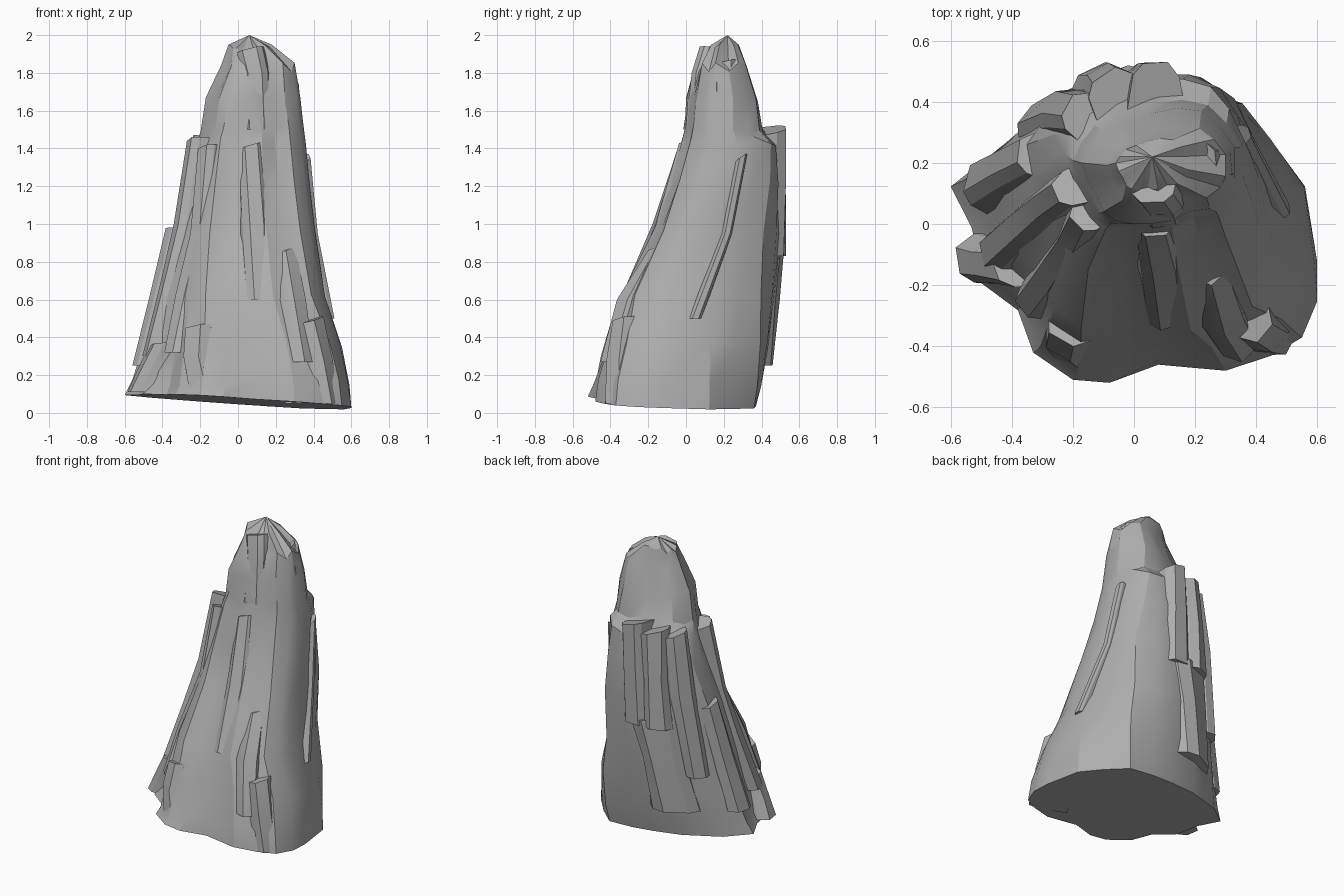
import bpy, bmesh, math, random
from mathutils import Vector

random.seed(4)
cube = bpy.data.objects.get("Cube")
if cube:
    bpy.data.objects.remove(cube)

rock = bpy.data.materials.new("grey_rock")
rock.use_nodes = True
GREY = (0.42, 0.42, 0.42, 1)
rock.diffuse_color = GREY
rock.node_tree.nodes["Principled BSDF"].inputs["Base Color"].default_value = GREY

# Height, then left, right, front and back reach of the core
RINGS = [(0.06, -0.60, 0.60, -0.52, 0.37), (0.16, -0.56, 0.59, -0.50, 0.40),
         (0.36, -0.50, 0.55, -0.43, 0.44), (0.62, -0.43, 0.46, -0.36, 0.47),
         (0.95, -0.35, 0.41, -0.17, 0.50), (1.22, -0.28, 0.38, -0.09, 0.50),
         (1.43, -0.23, 0.36, -0.03, 0.48), (1.50, -0.20, 0.35, -0.01, 0.41),
         (1.65, -0.17, 0.33, 0.0, 0.38), (1.83, -0.09, 0.30, 0.05, 0.32),
         (1.93, -0.06, 0.18, 0.11, 0.28)]

# Plan outlines at the foot, the middle and the crown
FOOT = [(.60, -.13), (.56, .12), (.45, .25), (.33, .36), (.15, .37), (0, .36), (-.2, .33),
        (-.45, .24), (-.6, .12), (-.53, -.02), (-.5, -.2), (-.38, -.29), (-.33, -.43),
        (-.2, -.52), (-.08, -.53), (.08, -.47), (.3, -.49), (.45, -.44), (.55, -.38), (.6, -.26)]
MIDDLE = [(.41, 0), (.41, .15), (.38, .3), (.33, .41), (.22, .48), (.05, .5), (-.14, .47),
          (-.27, .38), (-.35, .26), (-.34, .16), (-.33, .06), (-.27, -.02), (-.22, -.1),
          (-.15, -.15), (-.06, -.12), (.05, -.15), (.15, -.17), (.24, -.13), (.33, -.12), (.38, -.06)]
CROWN = [(.33, .15), (.33, .25), (.28, .32), (.22, .37), (.14, .38), (.05, .36), (-.03, .33),
         (-.1, .3), (-.14, .25), (-.17, .2), (-.15, .14), (-.12, .09), (-.1, .04),
         (-.06, .01), (0, 0), (.05, 0), (.12, .01), (.18, .04), (.25, .05), (.31, .1)]
KEYS = [(0.06, FOOT), (0.95, MIDDLE), (1.65, CROWN)]


def unit(outline):
    """Scale an outline to run from 0 to 1 both ways."""
    xs, ys = zip(*outline)
    return [Vector(((x - min(xs)) / (max(xs) - min(xs)),
                    (y - min(ys)) / (max(ys) - min(ys)))) for x, y in outline]


def plan(z):
    """Blend the plan outlines at a height."""
    (z0, low), (z1, high) = KEYS[:2] if z < KEYS[1][0] else KEYS[1:]
    t = min(1, (z - z0) / (z1 - z0))
    return [a.lerp(b, t) for a, b in zip(unit(low), unit(high))]


def axis(z):
    """Centre of the core at a given height."""
    for a, b in zip(RINGS, RINGS[1:]):
        if z <= b[0]:
            break
    t = min(1, max(0, (z - a[0]) / (b[0] - a[0])))
    m = [p + (q - p) * t for p, q in zip(a, b)]
    return Vector(((m[1] + m[2]) / 2, (m[3] + m[4]) / 2, z))


def finish(name, bm, angle):
    bmesh.ops.recalc_face_normals(bm, faces=bm.faces)
    mesh = bpy.data.meshes.new(name)
    bm.to_mesh(mesh)
    bm.free()
    mesh.materials.append(rock)
    obj = bpy.data.objects.new(name, mesh)
    bpy.context.collection.objects.link(obj)
    bpy.ops.object.select_all(action='DESELECT')
    obj.select_set(True)
    bpy.context.view_layer.objects.active = obj
    bpy.ops.object.shade_smooth_by_angle(angle=math.radians(angle))


def loft(bm, loops):
    for low, high in zip(loops, loops[1:]):
        n = len(low)
        for i in range(n):
            j = (i + 1) % n
            bm.faces.new((low[i], low[j], high[j], high[i]))


# Core spire: lofted rings with a tilted foot and a pointed top
bm = bmesh.new()
loops = []
for k, (z, x0, x1, y0, y1) in enumerate(RINGS):
    loop = []
    for p in plan(z):
        x = x0 + (x1 - x0) * p.x
        y = y0 + (y1 - y0) * p.y
        dz = -0.065 * x - 0.04 * y if k == 0 else random.uniform(-0.025, 0.025)
        loop.append(bm.verts.new((x, y, z + dz)))
    loops.append(loop)
loft(bm, loops)
bm.faces.new(loops[0])
peak = bm.verts.new((0.06, 0.22, 2.0))
top = loops[-1]
for i in range(len(top)):
    bm.faces.new((top[i - 1], top[i], peak))
finish("core_spire", bm, 24)


def slab(name, path, width, depth):
    """Angular rock column following a path, its outer face on the path."""
    bm = bmesh.new()
    loops = []
    for k, p in enumerate(path):
        p = Vector(p)
        out = p - axis(p.z)
        out.z = 0
        out.normalize()
        side = Vector((-out.y, out.x, 0))
        w = width * random.uniform(0.88, 1.12) / 2
        slope = 0.05 if k == 0 else 0
        shape = ((-1.25, 1), (-0.95, 0.25), (-0.5, 0), (0.5, 0.02), (0.9, 0.2), (1.25, 1))
        loops.append([bm.verts.new(p + side * w * u - out * depth * v
                                   + Vector((0, 0, slope * (u * 0.4 - v * 0.6))))
                      for u, v in shape])
    loft(bm, loops)
    bm.faces.new(loops[0])
    bm.faces.new(loops[-1])
    finish(name, bm, 22)


# Columns around the back
slab("back_column", [(0.07, 0.53, 1.51), (0.06, 0.53, 1.2), (0.05, 0.52, 0.83)], 0.18, 0.2)
slab("back_right_column", [(-0.10, 0.49, 1.48), (-0.12, 0.51, 1.15), (-0.14, 0.51, 0.83)], 0.18, 0.2)
slab("back_low_block", [(-0.10, 0.49, 0.88), (-0.15, 0.47, 0.6), (-0.22, 0.42, 0.25)], 0.32, 0.2)
# Columns on the right flank
slab("flank_rear_column", [(-0.22, 0.39, 1.46), (-0.28, 0.40, 1.05), (-0.36, 0.36, 0.5)], 0.16, 0.18)
slab("flank_outer_column", [(-0.38, 0.24, 0.97), (-0.46, 0.20, 0.62), (-0.55, 0.15, 0.25)], 0.16, 0.2)
slab("flank_tall_column", [(-0.26, 0.10, 1.45), (-0.33, 0.05, 1.0), (-0.40, -0.01, 0.7), (-0.50, -0.10, 0.3)], 0.14, 0.2)
slab("flank_front_column", [(-0.19, 0.0, 1.41), (-0.23, -0.08, 0.95), (-0.31, -0.20, 0.62), (-0.37, -0.28, 0.32)], 0.13, 0.18)
# Front buttress and ribs
slab("front_buttress", [(0.28, -0.18, 0.87), (0.33, -0.34, 0.6), (0.38, -0.43, 0.27)], 0.15, 0.22)
slab("front_middle_rib", [(0.07, -0.04, 1.42), (0.10, -0.17, 1.0), (0.12, -0.34, 0.6)], 0.14, 0.14)
slab("left_flank_flake", [(0.38, 0.3, 1.36), (0.42, 0.22, 0.95), (0.51, 0.05, 0.5)], 0.06, 0.08)
# Foot blocks
slab("front_foot", [(-0.24, -0.38, 0.46), (-0.25, -0.43, 0.3), (-0.21, -0.47, 0.1)], 0.2, 0.25)
slab("left_foot", [(0.43, -0.36, 0.5), (0.48, -0.39, 0.28), (0.52, -0.39, 0.05)], 0.16, 0.25)
slab("right_foot", [(-0.46, -0.14, 0.36), (-0.53, -0.13, 0.22), (-0.58, -0.12, 0.11)], 0.18, 0.25)
# Crown ledges
slab("crown_front_ledge", [(0.06, 0.07, 1.93), (0.09, 0.03, 1.8), (0.10, -0.01, 1.5)], 0.15, 0.14)
slab("crown_left_ledge", [(0.27, 0.2, 1.86), (0.32, 0.2, 1.74), (0.34, 0.2, 1.5)], 0.16, 0.16)
